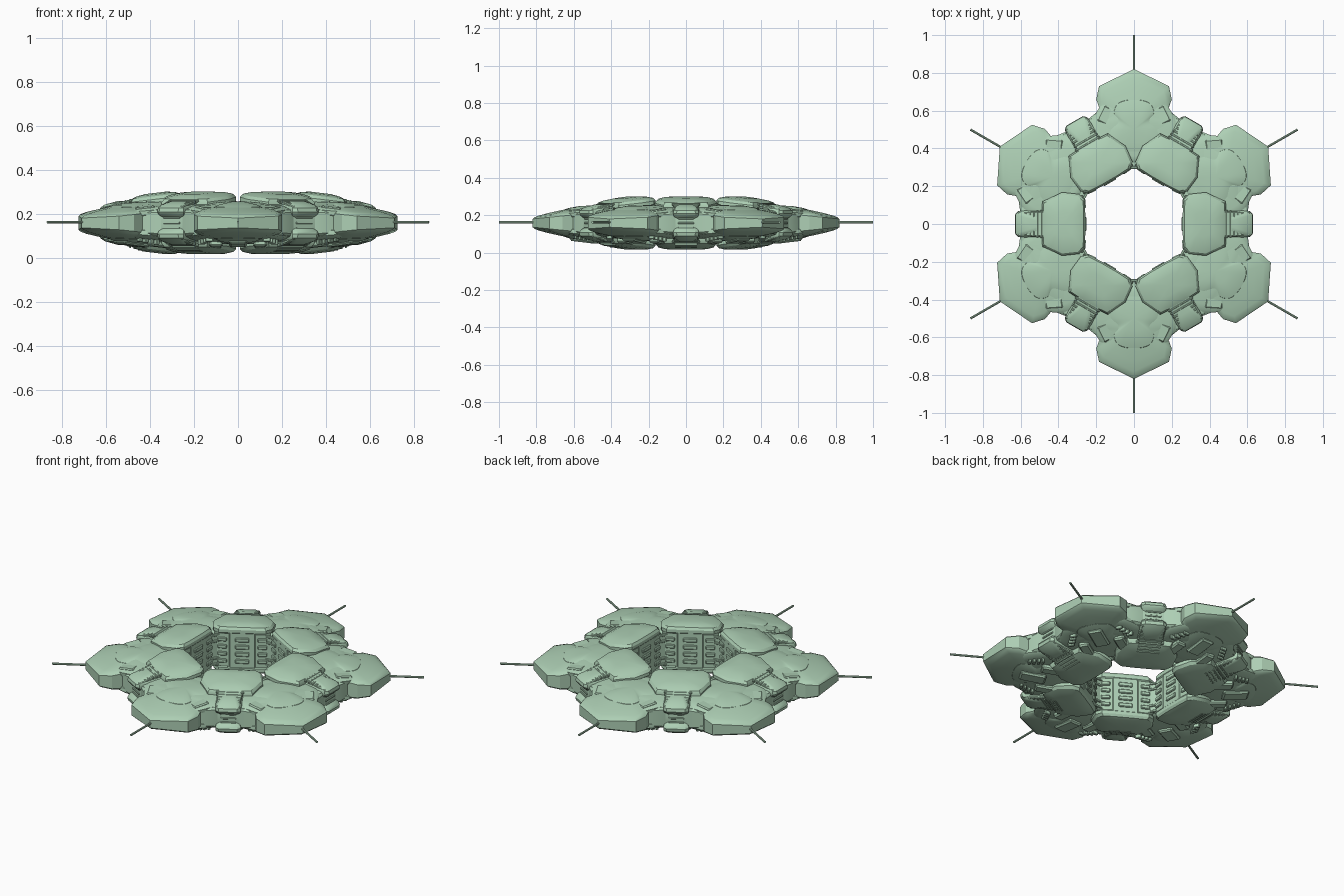
import bpy, bmesh, math
from mathutils import Matrix, Vector

if "Cube" in bpy.data.objects:
    bpy.data.objects.remove(bpy.data.objects["Cube"])

MID = 0.158          # mirror plane height of the ring
mat = bpy.data.materials.new("pale green")
mat.diffuse_color = (0.42, 0.625, 0.46, 1)
mat.use_nodes = True
mat.node_tree.nodes["Principled BSDF"].inputs["Base Color"].default_value = mat.diffuse_color


def ring_of_six(name, bm, start):
    """Finish a mesh drawn along +x and place six turned copies."""
    bmesh.ops.recalc_face_normals(bm, faces=bm.faces)
    me = bpy.data.meshes.new(name)
    bm.to_mesh(me)
    bm.free()
    me.materials.append(mat)
    me.polygons.foreach_set("use_smooth", [True] * len(me.polygons))
    me.set_sharp_from_angle(angle=math.radians(32))
    for i in range(6):
        ob = bpy.data.objects.new(f"{name}_{i + 1}", me)
        ob.rotation_euler.z = math.radians(start + 60 * i)
        bpy.context.collection.objects.link(ob)


def outline(half, smooth=False):
    """Mirror half an outline of (radius, side) points, optionally rounded."""
    pts = list(half) + [(r, -t) for r, t in reversed(half) if t > 1e-6]
    if not smooth:
        return pts
    out, n = [], len(pts)
    for i in range(n):
        p = [Vector(pts[(i + k) % n]) for k in (-1, 0, 1, 2)]
        for u in (0, 0.25, 0.5, 0.75):
            out.append(tuple(0.5 * (2 * p[1] + (p[2] - p[0]) * u
                       + (2 * p[0] - 5 * p[1] + 4 * p[2] - p[3]) * u * u
                       + (3 * p[1] - p[0] - 3 * p[2] + p[3]) * u ** 3)))
    return out


def dome(name, pts, centre, rings, start, tilt=0.0, pivot=0.6):
    """Shell made of scaled outlines, mirrored about the mid plane.
    rings: (scale, height above mid), first one on the mid plane."""
    full = [(s, h, -1) for s, h in reversed(rings[1:])] + [(s, h, 1) for s, h in rings]
    bm = bmesh.new()
    rows = []
    for s, h, sign in full:
        row = []
        for r, t in pts:
            x = centre + (r - centre) * s
            lift = tilt * (pivot - x) if h > 0.03 else 0
            row.append(bm.verts.new((x, t * s, MID + sign * (h + lift))))
        rows.append(row)
    n = len(pts)
    for a, b in zip(rows, rows[1:]):
        for i in range(n):
            bm.faces.new((a[i], a[(i + 1) % n], b[(i + 1) % n], b[i]))
    for row in (rows[0], rows[-1]):
        z = sum(v.co.z for v in row) / n
        c = bm.verts.new((centre, 0, z))
        for i in range(n):
            bm.faces.new((row[i], row[(i + 1) % n], c))
    ring_of_six(name, bm, start)


def add_box(bm, loc, size, pitch=0.0, yaw=0.0, bevel=0.004):
    m = (Matrix.Translation(loc) @ Matrix.Rotation(yaw, 4, 'Z')
         @ Matrix.Rotation(pitch, 4, 'Y') @ Matrix.Diagonal((*size, 1)))
    vs = bmesh.ops.create_cube(bm, size=1, matrix=m)["verts"]
    if bevel:
        bmesh.ops.bevel(bm, geom=list({e for v in vs for e in v.link_edges}),
                        offset=bevel, segments=1, affect='EDGES')


# outer lobes with a faceted upright rim
lobe = [(0.82, 0), (0.73, 0.185), (0.66, 0.2), (0.605, 0.18), (0.55, 0.25),
        (0.49, 0.283), (0.42, 0.242), (0.33, 0.185), (0.315, 0.06)]
dome("lobe", outline(lobe), 0.56,
     [(1, 0), (1, 0.038), (0.96, 0.046), (0.85, 0.054), (0.65, 0.062), (0.4, 0.07), (0.15, 0.074)],
     30, tilt=0.1, pivot=0.66)

# wide lower armour plate and narrower upper plate on every lobe
wide = [(0.67, 0.06), (0.645, 0.15), (0.59, 0.2), (0.5, 0.235), (0.38, 0.19), (0.33, 0.06)]
dome("lower_plate", outline(wide, True), 0.5,
     [(0.7, 0), (0.99, 0.04), (1, 0.06), (0.95, 0.068), (0.8, 0.074), (0.4, 0.08)],
     30, tilt=0.1, pivot=0.55)
crest = [(0.665, 0.035), (0.645, 0.09), (0.6, 0.112), (0.555, 0.105), (0.5, 0.15),
         (0.42, 0.17), (0.34, 0.12), (0.325, 0.04)]
dome("upper_plate", outline(crest, True), 0.5,
     [(0.7, 0), (0.99, 0.05), (1, 0.064), (0.94, 0.077), (0.75, 0.086), (0.4, 0.094)],
     30, tilt=0.04, pivot=0.5)

# inner pads rising above the ring
pad = [(0.258, 0.06), (0.262, 0.128), (0.29, 0.158), (0.38, 0.168), (0.45, 0.135), (0.485, 0.12), (0.49, 0.05)]
dome("inner_pad", outline(pad), 0.375,
     [(0.84, 0), (0.86, 0.07), (1, 0.09), (1, 0.108), (0.93, 0.122), (0.75, 0.131), (0.4, 0.137)],
     0, tilt=0.12, pivot=0.37)

# hourglass connectors between lobes
link = [(0.63, 0.05), (0.615, 0.068), (0.46, 0.085)]
dome("connector", outline(link), 0.46,
     [(0.8, 0), (0.8, 0.02), (0.96, 0.038), (1, 0.05), (0.98, 0.068), (0.86, 0.083), (0.5, 0.1)],
     0, tilt=0.0)
flank = [(0.6, 0.09), (0.575, 0.125), (0.5, 0.14), (0.45, 0.1)]
dome("connector_collar", outline(flank), 0.5,
     [(1, 0), (1, 0.045), (0.95, 0.06), (0.8, 0.066)], 0)

# ribs on connectors, top and bottom
bm = bmesh.new()
for sign in (1, -1):
    for i in range(6):
        r = 0.49 + i * 0.021
        add_box(bm, (r, 0, MID + sign * (0.101 - i * 0.005)),
                (0.012, 0.15 - i * 0.008, 0.014), sign * 0.25, bevel=0.003)
    add_box(bm, (0.53, 0, MID + sign * 0.086), (0.17, 0.13, 0.02), sign * 0.25)
for k in range(3):
    add_box(bm, (0.59, 0, MID - 0.025 + k * 0.025), (0.03, 0.085, 0.01), bevel=0.002)
ring_of_six("connector_ribs", bm, 0)

# inner wall panels with rows of windows
bm = bmesh.new()
add_box(bm, (0.275, 0, MID), (0.03, 0.14, 0.226))
for s in (1, -1):
    add_box(bm, (0.28, s * 0.108, MID), (0.03, 0.085, 0.2), yaw=s * -0.08)
for k in range(4):
    z = MID - 0.063 + k * 0.042
    add_box(bm, (0.26, 0, z), (0.016, 0.075, 0.024))
    for s in (1, -1):
        add_box(bm, (0.265, s * 0.108, z), (0.018, 0.05, 0.022), yaw=s * -0.08)
ring_of_six("inner_wall", bm, 0)

# corner posts and thin hoops closing the hole
bm = bmesh.new()
add_box(bm, (0.315, 0, MID), (0.03, 0.08, 0.17))
for s in (1, -1):
    for h in (0.05, 0.085):
        add_box(bm, (0.298, 0, MID + s * h), (0.012, 0.06, 0.012), bevel=0.002)
ring_of_six("corner_post", bm, 30)

# underside blocks, slats and round ports
bm = bmesh.new()
for s in (1, -1):
    for k in range(4):
        add_box(bm, (0.59 - k * 0.022, s * (0.13 + k * 0.012), 0.085 - k * 0.004),
                (0.014, 0.035, 0.026), bevel=0.003)
    add_box(bm, (0.46, s * 0.1, 0.062), (0.12, 0.06, 0.03), pitch=-0.1, bevel=0.008)
    bmesh.ops.create_uvsphere(bm, u_segments=12, v_segments=8, radius=0.02,
                              matrix=Matrix.Translation((0.37, s * 0.05, 0.062)))
add_box(bm, (0.55, 0, 0.07), (0.14, 0.08, 0.03), pitch=-0.12, bevel=0.008)
ring_of_six("underside_blocks", bm, 30)

# underside vents on the pads
bm = bmesh.new()
for k in range(4):
    add_box(bm, (0.43 + k * 0.02, 0, 0.037 + k * 0.006), (0.01, 0.12, 0.02), bevel=0.002)
ring_of_six("underside_vents", bm, 0)

# top side panels beside the crest
bm = bmesh.new()
for s in (1, -1):
    add_box(bm, (0.575, s * 0.15, 0.222), (0.09, 0.06, 0.02), pitch=0.12, yaw=s * -0.45, bevel=0.006)
ring_of_six("side_panel", bm, 30)

# antennas
bm = bmesh.new()
bmesh.ops.create_cone(bm, segments=10, radius1=0.006, radius2=0.006, depth=0.22, cap_ends=True,
                      matrix=Matrix.Translation((0.89, 0, 0.162)) @ Matrix.Rotation(math.pi / 2, 4, 'Y'))
ring_of_six("antenna", bm, 30)
